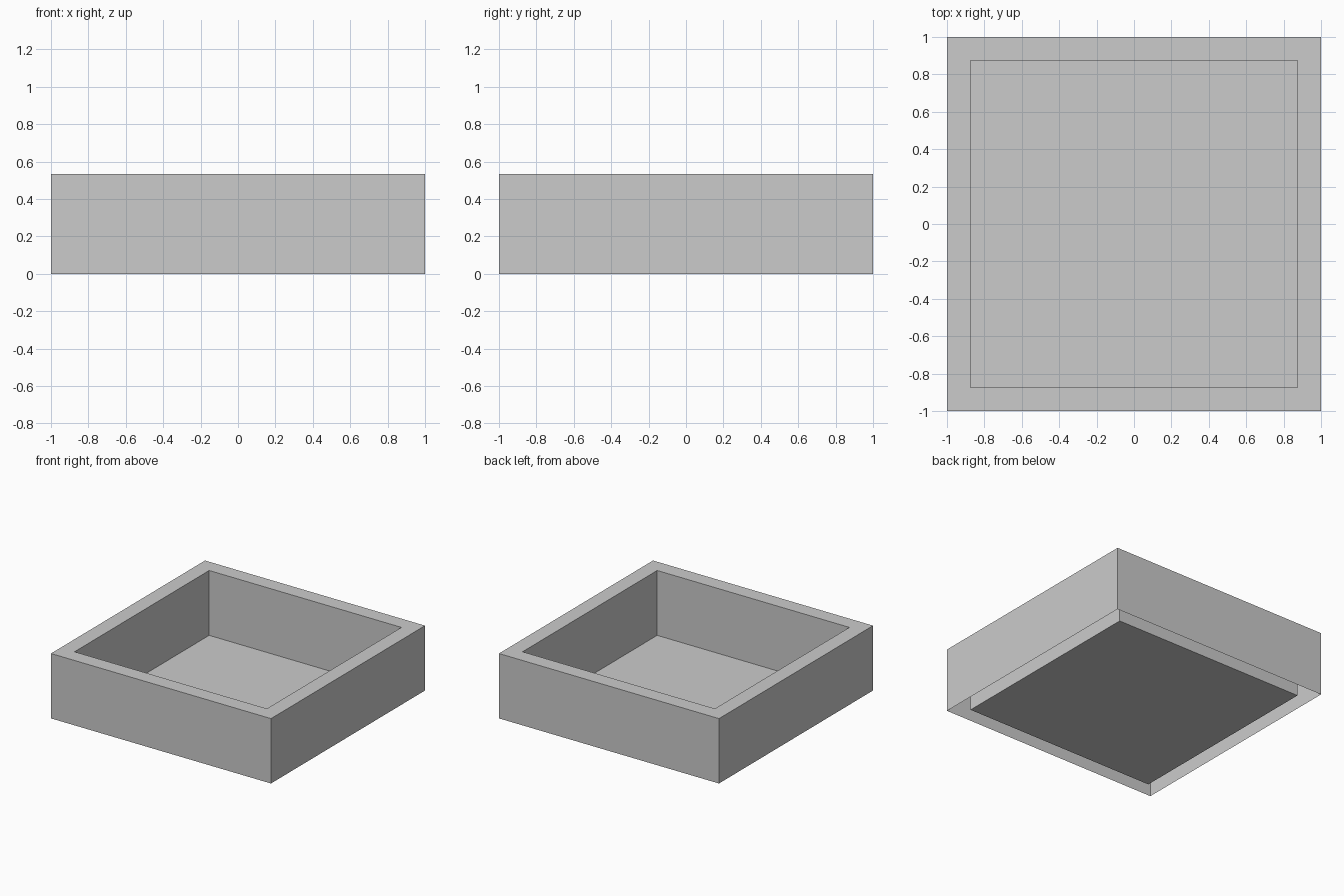
import bpy, bmesh
from mathutils import Matrix, Vector

if "Cube" in bpy.data.objects:
    bpy.data.objects.remove(bpy.data.objects["Cube"])

HEIGHT = 0.533
WALL = 0.126

bm = bmesh.new()

# Outer block with its underside left open
bmesh.ops.create_cube(bm, size=1, matrix=Matrix.Translation((0, 0, HEIGHT / 2))
                      @ Matrix.Diagonal((2, 2, HEIGHT, 1)))
bm.normal_update()
bottom = [f for f in bm.faces if f.normal.z < -0.9]
bmesh.ops.delete(bm, geom=bottom, context='FACES_ONLY')

# Top rim around the recess
top = next(f for f in bm.faces if f.normal.z > 0.9)
bmesh.ops.inset_region(bm, faces=[top], thickness=WALL, use_even_offset=True)

# Inner walls and floor, level with the base
res = bmesh.ops.extrude_discrete_faces(bm, faces=[top])
floor = res["faces"][0]
bmesh.ops.translate(bm, verts=list(floor.verts), vec=Vector((0, 0, -HEIGHT)))
bm.normal_update()

mesh = bpy.data.meshes.new("square_tray")
bm.to_mesh(mesh)
bm.free()
tray = bpy.data.objects.new("square_tray", mesh)
bpy.context.collection.objects.link(tray)
